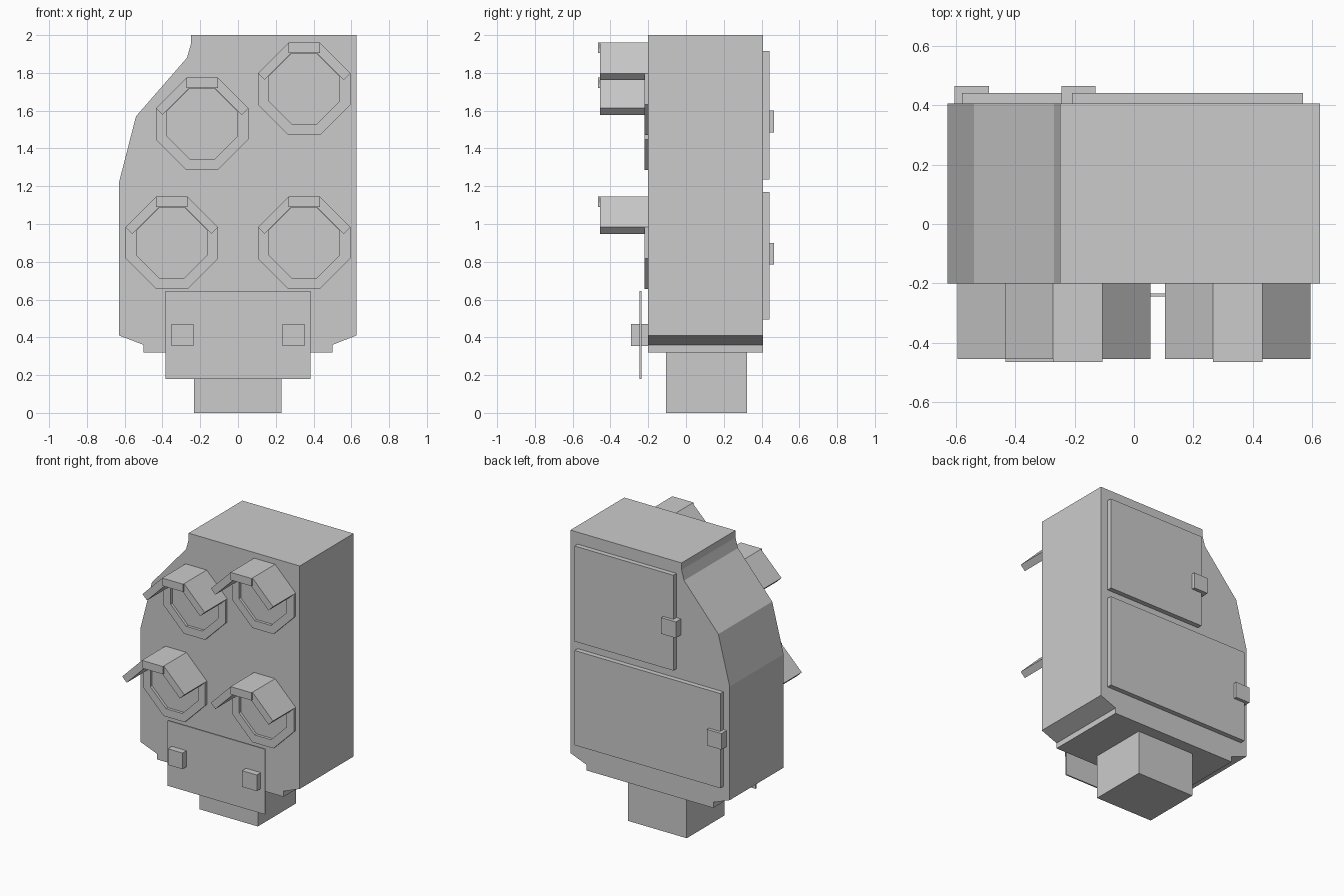
import bpy, bmesh
from mathutils import Vector

if "Cube" in bpy.data.objects:
    bpy.data.objects.remove(bpy.data.objects["Cube"])


def make_object(name, bm):
    bmesh.ops.recalc_face_normals(bm, faces=bm.faces)
    mesh = bpy.data.meshes.new(name)
    bm.to_mesh(mesh)
    bm.free()
    obj = bpy.data.objects.new(name, mesh)
    bpy.context.collection.objects.link(obj)
    return obj


def prism(name, profile, y0, y1):
    """Extrude an (x, z) outline from y0 to y1."""
    bm = bmesh.new()
    face = bm.faces.new([bm.verts.new((x, y0, z)) for x, z in profile])
    ext = bmesh.ops.extrude_face_region(bm, geom=[face])
    verts = [v for v in ext["geom"] if isinstance(v, bmesh.types.BMVert)]
    bmesh.ops.translate(bm, verts=verts, vec=(0, y1 - y0, 0))
    return make_object(name, bm)


def box(name, x0, x1, y0, y1, z0, z1):
    return prism(name, [(x0, z0), (x1, z0), (x1, z1), (x0, z1)], y0, y1)


def octagon(cx, cz, r, h):
    pts = [(h, r), (r, h), (r, -h), (h, -r), (-h, -r), (-r, -h), (-r, h), (-h, r)]
    return [(cx + x, cz + z) for x, z in pts]


def ring(name, outer, inner, y0, y1):
    """Octagonal frame with an open centre."""
    bm = bmesh.new()
    loops = [[bm.verts.new((x, y, z)) for x, z in pts]
             for pts, y in ((outer, y0), (inner, y0), (inner, y1), (outer, y1))]
    n = len(outer)
    for k in range(4):
        a, b = loops[k], loops[(k + 1) % 4]
        for i in range(n):
            j = (i + 1) % n
            bm.faces.new((a[i], a[j], b[j], b[i]))
    return make_object(name, bm)


FRONT, BACK = -0.20, 0.407

# Main housing with the cut-away upper corner and sloped lower edges
prism("housing", [(-0.25, 2), (0.627, 2), (0.627, 0.41), (0.5, 0.36), (-0.5, 0.36),
                  (-0.63, 0.41), (-0.63, 1.22), (-0.54, 1.57), (-0.27, 1.88),
                  (-0.25, 1.95)], FRONT, BACK)

# Base step and mounting post
box("base_step", -0.5, 0.5, FRONT, BACK, 0.32, 0.40)
box("mounting_post", -0.232, 0.23, -0.105, 0.323, 0, 0.34)

# Front plate with its two bolts
box("front_plate", -0.385, 0.383, -0.245, -0.235, 0.18, 0.645)
for side, x in (("left", -0.293), ("right", 0.293)):
    box("plate_bolt_" + side, x - 0.058, x + 0.058, -0.29, FRONT, 0.355, 0.47)

# Lamps: octagonal bezel plus a three-panel hood
R, H, T = 0.245, 0.083, 0.05
lamps = {"lower_left": (-0.35, 0.90), "lower_right": (0.35, 0.90),
         "upper_left": (-0.19, 1.53), "upper_right": (0.35, 1.715)}
for label, (cx, cz) in lamps.items():
    ring("bezel_" + label, octagon(cx, cz, R, H), octagon(cx, cz, 0.188, 0.064),
         -0.22, FRONT)
    box("hood_top_" + label, cx - H, cx + H, -0.465, FRONT, cz + R - 0.055, cz + R)
    for side, s in (("left", -1), ("right", 1)):
        d = T * 0.7071
        panel = [(H, R), (R, H), (R - d, H - d), (H - d, R - d)]
        prism(f"hood_{side}_{label}", [(cx + s * x, cz + z) for x, z in panel],
              -0.455, FRONT)

# Rear doors and latches
box("lower_door", -0.58, 0.57, BACK - 0.01, 0.442, 0.495, 1.17)
box("upper_door", -0.21, 0.57, BACK - 0.01, 0.442, 1.235, 1.915)
box("lower_latch", -0.605, -0.49, BACK, 0.465, 0.785, 0.90)
box("upper_latch", -0.245, -0.13, BACK, 0.465, 1.485, 1.60)
